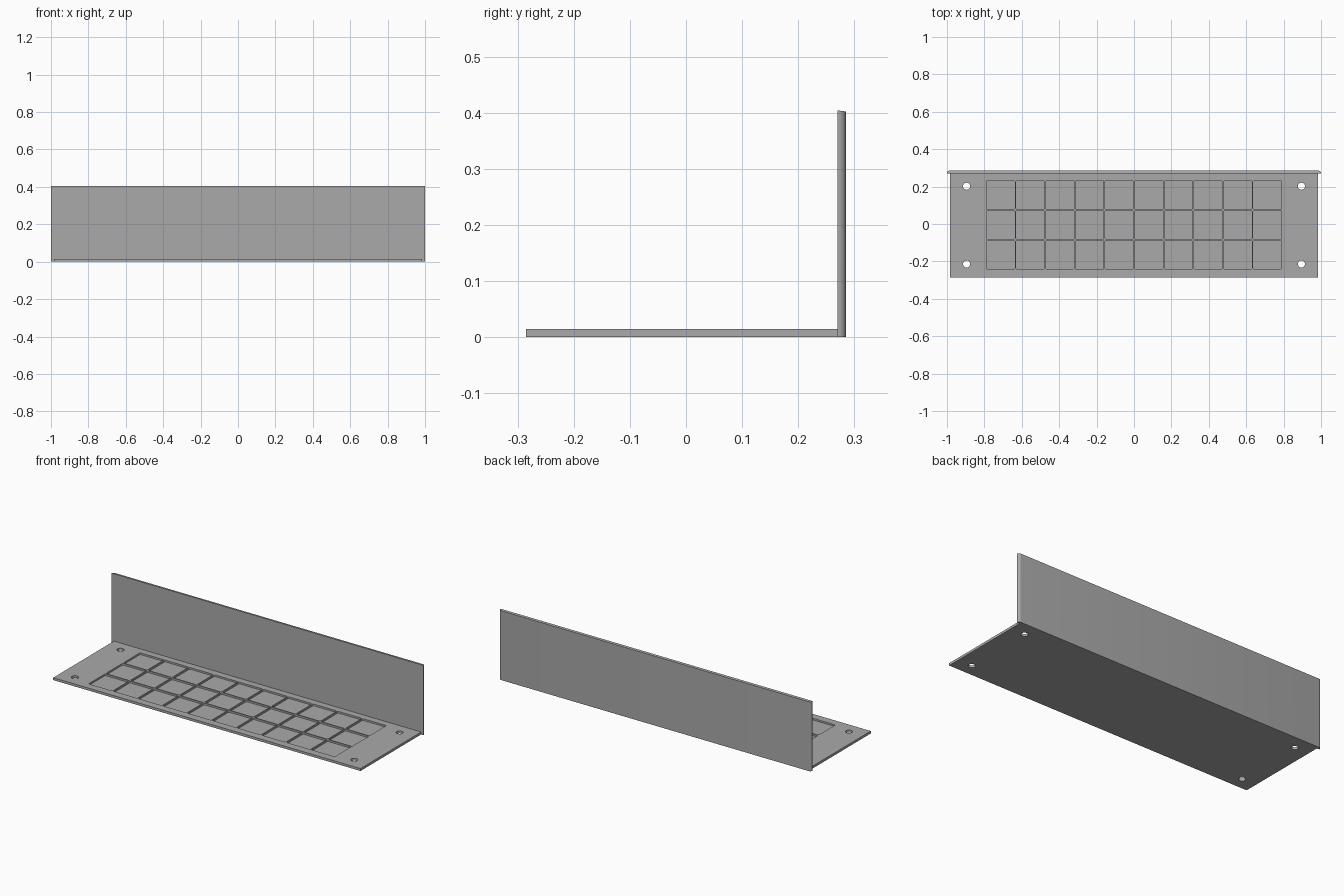
import bpy, bmesh, math

cube = bpy.data.objects.get("Cube")
if cube:
    bpy.data.objects.remove(cube, do_unlink=True)

GREY = (0.4, 0.4, 0.4, 1)
mat = bpy.data.materials.new("mid grey")
mat.use_nodes = True
mat.diffuse_color = GREY
mat.node_tree.nodes["Principled BSDF"].inputs["Base Color"].default_value = GREY


def arc(cx, cy, r, start, end, steps):
    angles = [math.radians(start + (end - start) * i / steps) for i in range(steps + 1)]
    return [(cx + r * math.cos(a), cy + r * math.sin(a)) for a in angles]


def rounded_rect(cx, cy, w, h, r):
    points = []
    for i, (sx, sy) in enumerate([(1, 1), (-1, 1), (-1, -1), (1, -1)]):
        points += arc(cx + sx * (w / 2 - r), cy + sy * (h / 2 - r), r, 90 * i, 90 * i + 90, 3)
    return points


def add_prism(bm, outline, z0, z1):
    """Extrude an outline in the ground plane from z0 up to z1."""
    bottom = bm.faces.new([bm.verts.new((x, y, z0)) for x, y in outline])
    top = bmesh.ops.extrude_face_region(bm, geom=[bottom])["geom"]
    for v in top:
        if isinstance(v, bmesh.types.BMVert):
            v.co.z = z1


def make_object(name, bm):
    bmesh.ops.recalc_face_normals(bm, faces=bm.faces)
    mesh = bpy.data.meshes.new(name)
    bm.to_mesh(mesh)
    bm.free()
    mesh.materials.append(mat)
    obj = bpy.data.objects.new(name, mesh)
    bpy.context.collection.objects.link(obj)
    return obj


def activate(obj):
    bpy.ops.object.select_all(action="DESELECT")
    obj.select_set(True)
    bpy.context.view_layer.objects.active = obj


THICK = 0.014
FRONT, JOIN, BACK = -0.285, 0.27, 0.285

# Base plate
bm = bmesh.new()
add_prism(bm, [(-0.985, FRONT), (0.985, FRONT), (0.985, JOIN), (-0.985, JOIN)], 0, THICK)
base = make_object("base_plate", bm)

# Cutters: ten by three shallow pockets and four through holes
bm = bmesh.new()
for col in range(10):
    for row in range(3):
        x, y = (col - 4.5) * 0.1585, (row - 1) * 0.16 - 0.005
        add_prism(bm, rounded_rect(x, y, 0.152, 0.152, 0.006), 0.004, 0.05)
for x in (-0.895, 0.895):
    for y in (-0.214, 0.202):
        add_prism(bm, arc(x, y, 0.019, 0, 345, 23), -0.05, 0.05)
cutter = make_object("pocket_cutter", bm)
cutter.hide_render = True

cut = base.modifiers.new("pockets", "BOOLEAN")
cut.operation = "DIFFERENCE"
cut.solver = "EXACT"
cut.object = cutter
activate(base)
bpy.ops.object.modifier_apply(modifier=cut.name)
bpy.data.objects.remove(cutter, do_unlink=True)
bpy.ops.object.shade_smooth_by_angle(angle=math.radians(35))

# Upright back panel with rounded rear corners and a slightly sloped top
R = 0.013
outline = [(-1, JOIN), (1, JOIN)]
outline += arc(1 - R, BACK - R, R, 0, 90, 6) + arc(R - 1, BACK - R, R, 90, 180, 6)
bm = bmesh.new()
add_prism(bm, outline, 0, 0.404)
for v in bm.verts:
    if v.co.z > 0.2:
        v.co.z -= 0.002 * (v.co.y - JOIN) / (BACK - JOIN)
panel = make_object("back_panel", bm)
activate(panel)
bpy.ops.object.shade_smooth_by_angle(angle=math.radians(35))
